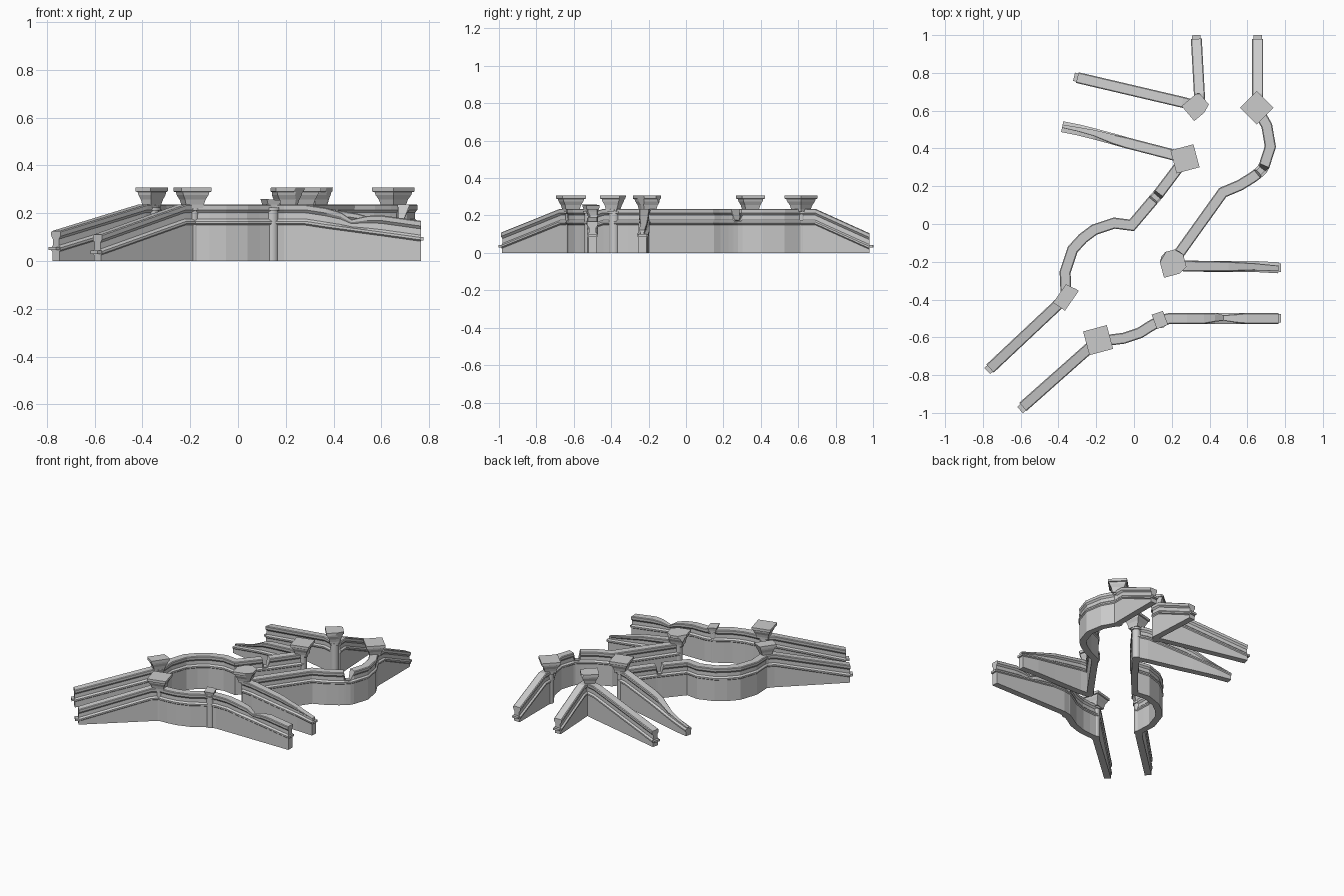
import bpy, bmesh, math
from mathutils import Vector, Matrix

if "Cube" in bpy.data.objects:
    bpy.data.objects.remove(bpy.data.objects["Cube"])

# Half profile of wall: (half width, offset below the coping top; None = ground)
PROFILE = [(0.022, None), (0.022, -0.086), (0.029, -0.080), (0.029, -0.070),
           (0.019, -0.060), (0.018, -0.034), (0.028, -0.022), (0.029, -0.004), (0.024, 0.0)]


def finish(bm, name):
    bmesh.ops.recalc_face_normals(bm, faces=bm.faces)
    mesh = bpy.data.meshes.new(name)
    bm.to_mesh(mesh)
    bm.free()
    ob = bpy.data.objects.new(name, mesh)
    bpy.context.collection.objects.link(ob)
    return ob


def wall(name, pts):
    """Sweep the wall profile; point = x, y, top z, optional left/right coping width and height."""
    pts = [tuple(p) + (1, 1, 1)[len(p) - 3:] for p in pts]
    P = [Vector(p[:2]) for p in pts]
    bm = bmesh.new()
    rings = []
    for i, (x, y, top, wl, wr, hs) in enumerate(pts):
        d0 = (P[i] - P[max(i - 1, 0)])
        d1 = (P[min(i + 1, len(P) - 1)] - P[i])
        if i == 0:
            d0 = d1
        if i == len(P) - 1:
            d1 = d0
        d0, d1 = d0.normalized(), d1.normalized()
        t = (d0 + d1).normalized()
        n = Vector((-t.y, t.x)) / max(t.dot(d0), 0.7)

        def vert(k, side):
            w, o = PROFILE[k]
            z = 0 if o is None else top + o
            if k > 3:
                w *= wl if side > 0 else wr
                z = top - 0.070 + (o + 0.070) * hs
            q = P[i] + n * w * side
            return bm.verts.new((q.x, q.y, z))
        n_k = len(PROFILE)
        rings.append([vert(k, 1) for k in range(n_k)] + [vert(k, -1) for k in reversed(range(n_k))])
    for a, b in zip(rings, rings[1:]):
        for k in range(len(a)):
            j = (k + 1) % len(a)
            bm.faces.new((a[k], a[j], b[j], b[k]))
    bm.faces.new(rings[0])
    bm.faces.new(rings[-1])
    return finish(bm, name)


def end_nib(name, x, y, z, ang):
    """Small ledge stone poking out of a ramp end."""
    bm = bmesh.new()
    bmesh.ops.create_cube(bm, size=1, matrix=Matrix.Translation((x, y, z)) @
                          Matrix.Rotation(math.radians(ang), 4, 'Z') @
                          Matrix.Diagonal((0.04, 0.045, 0.014, 1)))
    finish(bm, name)


def post(name, x, y, h=0.21):
    bm = bmesh.new()
    for r, z0, z1 in ((0.028, 0, h), (0.036, h, h + 0.014)):
        bmesh.ops.create_cone(bm, cap_ends=True, segments=14, radius1=r, radius2=r, depth=z1 - z0,
                              matrix=Matrix.Translation((x, y, (z0 + z1) / 2)))
    ob = finish(bm, name)
    for f in ob.data.polygons:
        f.use_smooth = abs(f.normal.z) < 0.5


def capital(name, x, y, hx, hy, ang, cuts=(), top=0.308):
    """Flared square capital with slab; cuts = (angle, distance, slope) chips broken off."""
    bm = bmesh.new()
    levels = [(0.58, 0.222), (0.60, 0.236), (0.68, 0.256), (0.84, 0.276), (0.88, 0.288), (1, 0.290), (1, top)]
    rings = [[bm.verts.new((sx * hx * s, sy * hy * s, z))
              for sx, sy in ((-1, -1), (1, -1), (1, 1), (-1, 1))] for s, z in levels]
    for a, b in zip(rings, rings[1:]):
        for k in range(4):
            bm.faces.new((a[k], a[(k + 1) % 4], b[(k + 1) % 4], b[k]))
    bm.faces.new(rings[0])
    bm.faces.new(rings[-1])
    for a, d, s in cuts:
        no = Vector((math.cos(math.radians(a)), math.sin(math.radians(a)), s)).normalized()
        geom = bm.verts[:] + bm.edges[:] + bm.faces[:]
        r = bmesh.ops.bisect_plane(bm, geom=geom, plane_co=Vector((0, 0, 0.3)) + no * d,
                                   plane_no=no, clear_outer=True)
        edges = [e for e in r['geom_cut'] if isinstance(e, bmesh.types.BMEdge)]
        if edges:
            bmesh.ops.contextual_create(bm, geom=edges)
    bm.transform(Matrix.Translation((x, y, 0)) @ Matrix.Rotation(math.radians(ang), 4, 'Z'))
    finish(bm, name)


T = 0.236  # level coping height

# West wall: front ramp, round bay, straight run with a crack, broken back ramp
wall("west_front_ramp", [(-0.762, -0.765, 0.125), (-0.40, -0.425, T), (-0.365, -0.385, T)])
wall("west_bay_wall", [(-0.36, -0.385, T), (-0.362, -0.31, T), (-0.365, -0.255, T), (-0.325, -0.135, T),
                       (-0.27, -0.075, T), (-0.21, -0.03, T), (-0.105, 0.005, T), (-0.012, -0.007, T),
                       (0.10, 0.125, T), (0.106, 0.132, T, 0.8, 0.7, 0.15),
                       (0.122, 0.15, T, 0.7, 0.8, 0.15), (0.132, 0.162, T), (0.27, 0.345, T)])
wall("west_back_ramp", [(0.27, 0.345, T), (0.20, 0.368, T), (-0.04, 0.43, 0.189), (-0.11, 0.45, 0.175, 0.9, 0.8, 0.9),
                        (-0.21, 0.477, 0.152, 0.4, 0.7, 0.45), (-0.29, 0.497, 0.134, 0.3, 0.5, 0.3),
                        (-0.38, 0.515, 0.115, 0.2, 0.4, 0.2)])

# South wall: front ramp, shallow bay, chipped right ramp
wall("south_front_ramp", [(-0.588, -0.968, 0.11), (-0.235, -0.655, T), (-0.19, -0.615, T)])
wall("south_bay_wall", [(-0.19, -0.615, T), (-0.12, -0.613, T), (-0.055, -0.605, T), (0.03, -0.577, T),
                        (0.08, -0.545, T), (0.14, -0.51, T)])
wall("south_right_ramp", [(0.13, -0.513, T), (0.19, -0.5, T), (0.28, -0.5, T), (0.37, -0.5, 0.222),
                          (0.43, -0.5, 0.214, 1, 0.6, 0.85), (0.475, -0.5, 0.208, 0.6, 0.4, 0.5),
                          (0.54, -0.5, 0.199, 0.8, 0.8, 0.85), (0.60, -0.5, 0.191), (0.765, -0.5, 0.168)])

# East wall: worn right ramp, diagonal run, broken joint, curved bay, back ramp
wall("east_right_ramp", [(0.20, -0.215, T), (0.28, -0.223, T), (0.50, -0.225, 0.205, 0.9, 0.9, 0.9),
                         (0.64, -0.225, 0.186, 0.6, 0.7, 0.6), (0.765, -0.232, 0.168, 0.4, 0.6, 0.35)])
wall("east_bay_wall", [(0.20, -0.21, T), (0.47, 0.167, T), (0.56, 0.205, T), (0.625, 0.245, T),
                       (0.652, 0.265, T), (0.66, 0.272, T, 0.6, 0.6, 0.15), (0.68, 0.292, T, 0.6, 0.6, 0.15),
                       (0.69, 0.31, T), (0.722, 0.41, T), (0.703, 0.52, T), (0.65, 0.615, T)])
wall("east_back_ramp", [(0.655, 0.615, T), (0.655, 0.69, T), (0.655, 0.98, 0.105)])

# North corner: two ramps meeting at one post
wall("north_left_ramp", [(-0.30, 0.775, 0.115), (0.255, 0.645, T), (0.33, 0.625, T)])
wall("north_back_ramp", [(0.35, 0.625, T), (0.346, 0.69, T), (0.33, 0.98, 0.105)])

# Ledge stones at the ramp ends
for i, n in enumerate([(-0.762, -0.765, 0.052, 43), (-0.588, -0.972, 0.036, 41), (0.757, -0.5, 0.093, 0),
                       (0.757, -0.232, 0.093, 0), (0.655, 0.98, 0.036, 90), (0.33, 0.98, 0.036, 93),
                       (-0.298, 0.775, 0.042, -13)]):
    end_nib(f"ramp_end_ledge_{i + 1}", *n)

# Posts and capitals, some with broken corners
PILLARS = [("west_front", -0.36, -0.385, 0.038, 0.064, -35, [(100, 0.052, -0.4)]),
           ("west_back", 0.27, 0.345, 0.063, 0.063, 15, []),
           ("south_front", -0.19, -0.615, 0.065, 0.065, 15, []),
           ("east_right", 0.205, -0.205, 0.065, 0.065, 15, [(45, 0.066, 0.1), (135, 0.06, 0.2), (-60, 0.062, -0.3)]),
           ("east_back", 0.65, 0.615, 0.063, 0.063, 45, []),
           ("north", 0.33, 0.622, 0.058, 0.052, 40, [(45, 0.066, 0.3), (-70, 0.05, -0.2)])]
for name, x, y, hx, hy, ang, cuts in PILLARS:
    post(name + "_post", x, y)
    capital(name + "_capital", x, y, hx, hy, ang, cuts)

# Broken post between the south bay and its ramp
post("south_broken_post", 0.142, -0.515)
capital("south_broken_capital", 0.13, -0.51, 0.058, 0.058, 20, [(0, -0.043, 12), (180, 0.035, -0.3)])
